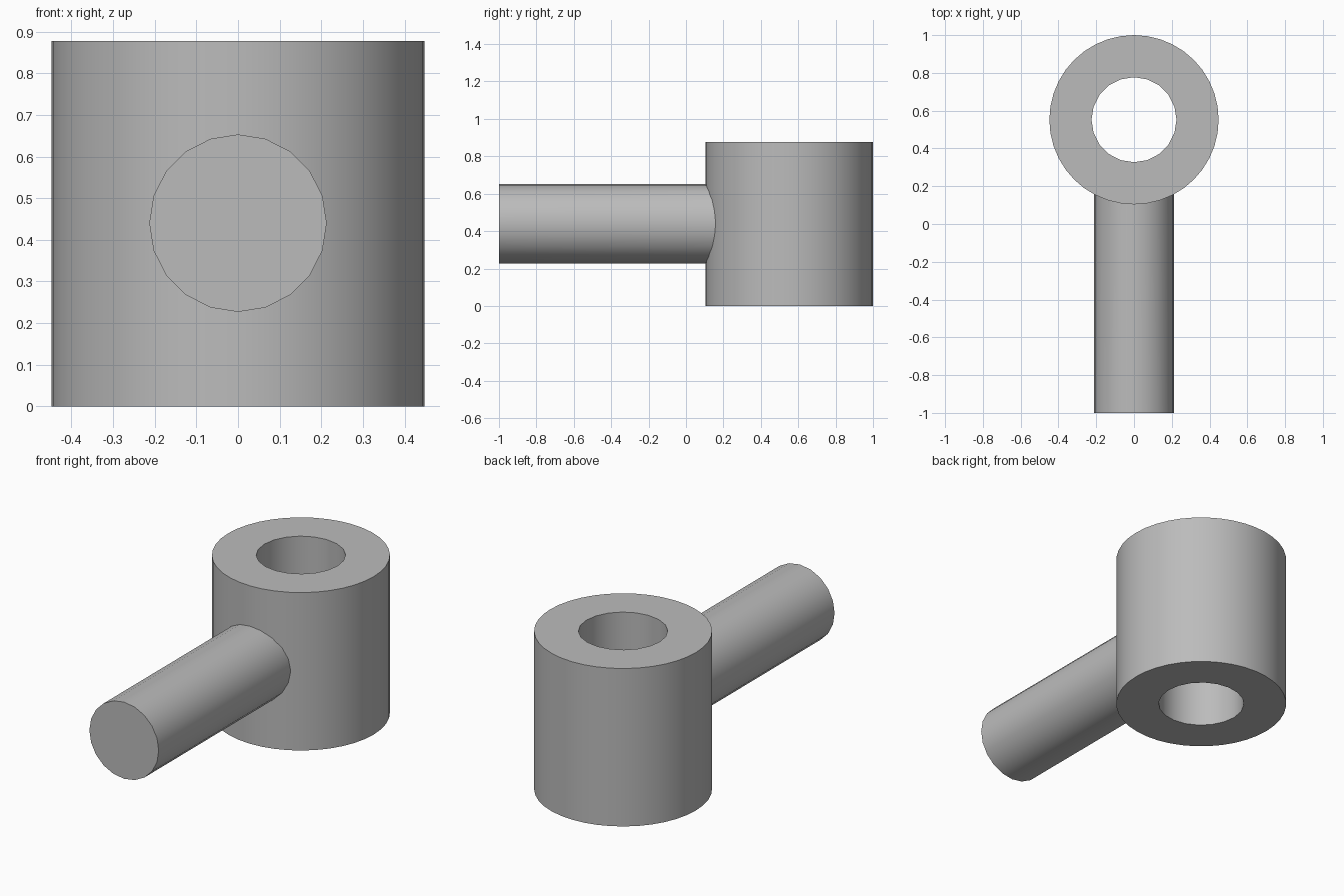
import bpy, bmesh
from math import sin, cos, pi, sqrt, radians

old = bpy.data.objects.get("Cube")
if old:
    bpy.data.objects.remove(old, do_unlink=True)

HEIGHT = 0.877
RING_Y, RING_R, HOLE_R = 0.552, 0.448, 0.225
ROD_R, ROD_Z = 0.213, 0.44
N = 20  # sides of the rod and hole; the outer wall has twice as many

grey = bpy.data.materials.new("plain grey")
grey.use_nodes = True
grey.diffuse_color = (0.5, 0.5, 0.5, 1)
grey.node_tree.nodes["Principled BSDF"].inputs["Base Color"].default_value = (0.5, 0.5, 0.5, 1)


def finish(bm, name):
    bmesh.ops.recalc_face_normals(bm, faces=bm.faces)
    mesh = bpy.data.meshes.new(name)
    bm.to_mesh(mesh)
    bm.free()
    mesh.materials.append(grey)
    obj = bpy.data.objects.new(name, mesh)
    bpy.context.collection.objects.link(obj)
    bpy.ops.object.select_all(action='DESELECT')
    obj.select_set(True)
    bpy.context.view_layer.objects.active = obj
    bpy.ops.object.shade_smooth_by_angle(angle=radians(30))


def loop(bm, count, point):
    return [bm.verts.new(point(2 * pi * i / count)) for i in range(count)]


def wall(bm, a, b):
    for i in range(len(a)):
        j = (i + 1) % len(a)
        bm.faces.new((a[i], a[j], b[j], b[i]))


# Upright collar with a through hole
bm = bmesh.new()
ends = []
for z in (0, HEIGHT):
    outer, inner = [loop(bm, n, lambda t: (r * cos(t), RING_Y + r * sin(t), z))
                    for n, r in ((2 * N, RING_R), (N, HOLE_R))]
    for i in range(N):
        j = (i + 1) % N
        bm.faces.new((inner[i], outer[2 * i], outer[2 * i + 1], outer[2 * j], inner[j]))
    ends.append((outer, inner))
for low, high in zip(*ends):
    wall(bm, low, high)
finish(bm, "collar")

# Rod whose far end follows the curve of the collar, sunk slightly into it
bm = bmesh.new()
tip = loop(bm, N, lambda t: (ROD_R * cos(t), -1, ROD_Z + ROD_R * sin(t)))
root = loop(bm, N, lambda t: (ROD_R * cos(t),
                              RING_Y + 0.01 - sqrt(RING_R ** 2 - (ROD_R * cos(t)) ** 2),
                              ROD_Z + ROD_R * sin(t)))
wall(bm, tip, root)
bm.faces.new(tip)
finish(bm, "rod")
